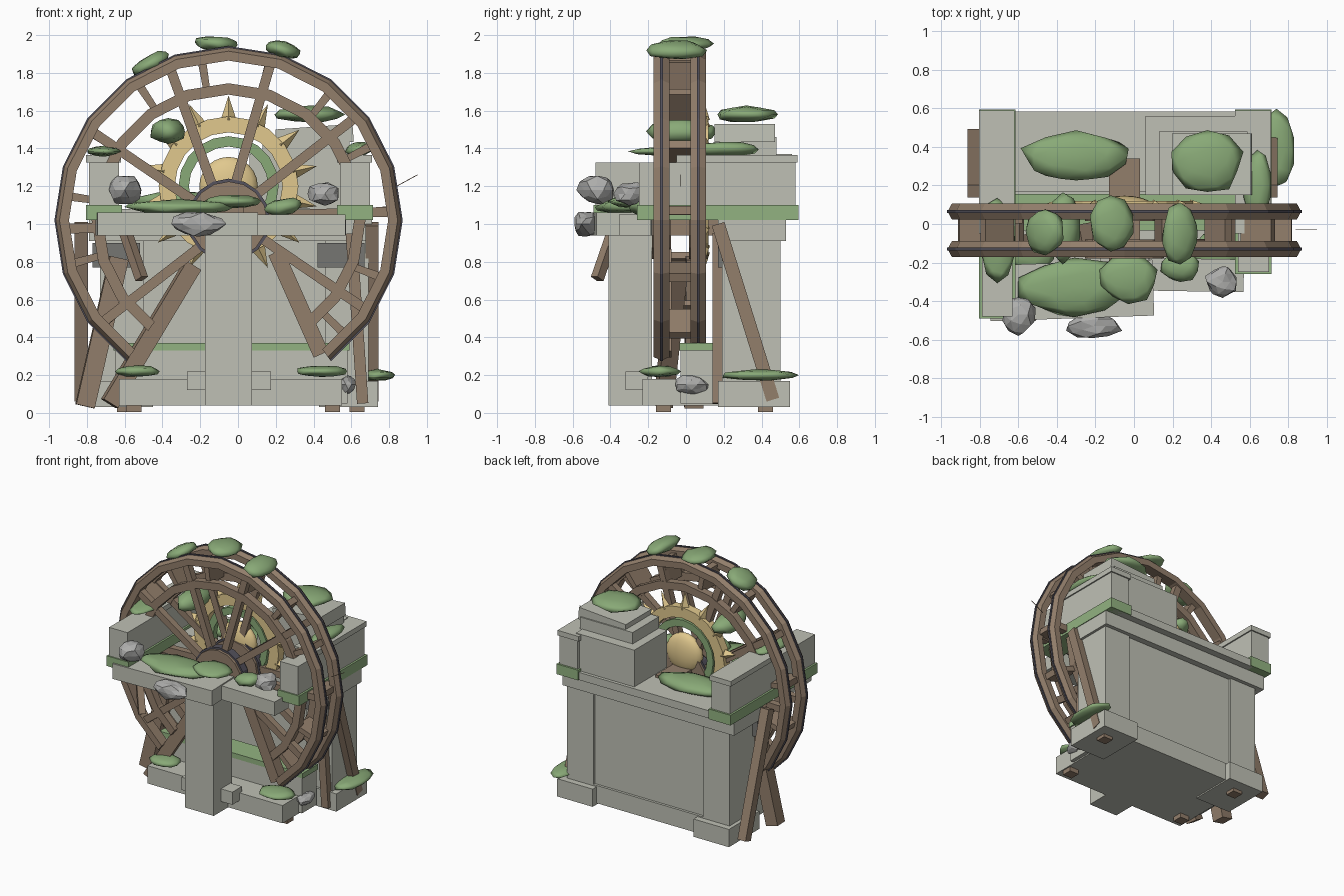
import bpy, bmesh, math, random
from mathutils import Vector, Matrix

random.seed(4)
default = bpy.data.objects.get("Cube")
if default:
    bpy.data.objects.remove(default, do_unlink=True)


def material(name, color):
    mat = bpy.data.materials.new(name)
    mat.use_nodes = True
    mat.diffuse_color = (*color, 1)
    mat.node_tree.nodes["Principled BSDF"].inputs["Base Color"].default_value = (*color, 1)
    return mat


STONE = material("pale stone", (0.52, 0.53, 0.46))
DARK = material("dark stone", (0.18, 0.18, 0.17))
MOSSY = material("mossy stone", (0.29, 0.45, 0.22))
LEAF = material("leaf green", (0.25, 0.4, 0.185))
WOOD = material("weathered wood", (0.29, 0.21, 0.148))
METAL = material("dark rim metal", (0.09, 0.085, 0.11))
GOLD = material("pale gold", (0.75, 0.58, 0.27))
ROCK = material("grey rock", (0.42, 0.42, 0.41))


def finish(name, bm, mat, smooth=False):
    bmesh.ops.recalc_face_normals(bm, faces=bm.faces)
    for face in bm.faces:
        face.smooth = smooth
    mesh = bpy.data.meshes.new(name)
    bm.to_mesh(mesh)
    bm.free()
    mesh.materials.append(mat)
    obj = bpy.data.objects.new(name, mesh)
    bpy.context.collection.objects.link(obj)


def box(name, mat, xs, ys, zs, tilt=0, axis="Z"):
    """Block between pairs of limits, optionally turned about one axis."""
    bm = bmesh.new()
    size = [b - a for a, b in (xs, ys, zs)]
    mid = Vector([(a + b) / 2 for a, b in (xs, ys, zs)])
    turn = Matrix.Rotation(math.radians(tilt), 4, axis)
    bmesh.ops.create_cube(bm, size=1, matrix=Matrix.Translation(mid) @ turn @ Matrix.Diagonal((*size, 1)))
    finish(name, bm, mat)


def beam(name, start, end, width):
    """Square timber running from start to end."""
    a, b = Vector(start), Vector(end)
    bm = bmesh.new()
    turn = (b - a).to_track_quat("Z", "Y").to_matrix().to_4x4()
    scale = Matrix.Diagonal((width, width, (b - a).length, 1))
    bmesh.ops.create_cube(bm, size=1, matrix=Matrix.Translation((a + b) / 2) @ turn @ scale)
    finish(name, bm, WOOD)


def polar(center, radius, degrees, y):
    t = math.radians(degrees)
    return Vector((center[0] + radius * math.cos(t), y, center[1] + radius * math.sin(t)))


def hoop(name, mat, center, profile, y, start, step, count):
    """Sweep a closed (radius, y) profile round an axis along y; a full turn closes itself."""
    bm = bmesh.new()
    closed = abs(step * count) >= 360
    loops = [[bm.verts.new(polar(center, r, start + step * i, y + dy)) for r, dy in profile]
             for i in range(count if closed else count + 1)]
    n = len(profile)
    for i in range(count):
        a, b = loops[i], loops[(i + 1) % len(loops)]
        for j in range(n):
            k = (j + 1) % n
            bm.faces.new((a[j], a[k], b[k], b[j]))
    if not closed:
        bm.faces.new(loops[0])
        bm.faces.new(loops[-1])
    finish(name, bm, mat)


def band(inner, outer, half):
    return [(inner, -half), (outer, -half), (outer, half), (inner, half)]


def blob(name, mat, center, radii, rough, smooth, lean=0):
    """Irregular lump made from a jittered icosphere, leaning to follow a slope along x."""
    bm = bmesh.new()
    bmesh.ops.create_icosphere(bm, subdivisions=2, radius=1)
    turn = Matrix.Rotation(math.radians(-lean), 3, "Y")
    for v in bm.verts:
        v.co *= 1 + random.uniform(-rough, rough)
        v.co = Vector(center) + turn @ Vector([c * r for c, r in zip(v.co, radii)])
    finish(name, bm, mat, smooth)


# Base, back wall and its corner pilasters
box("base", STONE, (-0.63, 0.55), (-0.23, 0.5), (0.04, 0.18))
box("back_wall", STONE, (-0.7, 0.66), (0.2, 0.48), (0.05, 0.95))
for side, x0, x1 in (("right", -0.73, -0.5), ("left", 0.46, 0.69)):
    box(side + "_pilaster", STONE, (x0, x1), (0.19, 0.5), (0.1, 0.95))
    box(side + "_corner_pad", STONE, (x0 - 0.03, x1 + 0.05), (0.17, 0.55), (0.03, 0.17))
    box(side + "_recess", DARK, (x0 - 0.04, x1 - 0.02), (0.17, 0.21), (0.77, 0.9))
box("wall_cornice", STONE, (-0.79, 0.71), (0.17, 0.53), (0.91, 1.02))
box("wall_coping", STONE, (-0.8, 0.71), (0.17, 0.585), (1.02, 1.08))
box("trough_wall", STONE, (-0.65, 0.58), (-0.03, 0.15), (0.05, 0.33))
box("trough_moss", MOSSY, (-0.66, 0.59), (-0.035, 0.155), (0.33, 0.37))

# Upper side walls with their mossy courses
for side, x0, x1, front in (("right", -0.79, -0.63, -0.48), ("left", 0.54, 0.7, -0.25)):
    box(side + "_side_moss", MOSSY, (x0 - 0.015, x1 + 0.015), (front - 0.01, 0.595), (1.02, 1.1))
    box(side + "_side_wall", STONE, (x0, x1), (front, 0.58), (1.1, 1.325))
    box(side + "_side_cap", STONE, (x0 - 0.015, x1 + 0.01), (-0.05, 0.59), (1.325, 1.365))

# Stepped block on the back wall
box("upper_block", STONE, (0.06, 0.57), (0.15, 0.56), (1.08, 1.37))
box("upper_step", STONE, (0.13, 0.59), (0.15, 0.48), (1.36, 1.46))
box("upper_top", STONE, (0.2, 0.61), (0.15, 0.47), (1.42, 1.515), -4, "Y")

# Front column and the beams it carries
box("front_column", STONE, (-0.175, 0.075), (-0.41, -0.18), (0.04, 0.94))
box("column_collar", STONE, (-0.27, 0.175), (-0.32, -0.2), (0.12, 0.22))
box("front_platform", STONE, (-0.75, 0.1), (-0.49, -0.2), (0.94, 1.06), 2)
box("front_lintel", STONE, (0.08, 0.57), (-0.35, -0.18), (0.94, 1.05), -1)

# Water wheel, open at the bottom
HUB = (-0.05, 1.02)
RIM = [(0.845, -0.042), (0.895, -0.042), (0.918, 0), (0.895, 0.042), (0.845, 0.042)]
for side, y in (("front", -0.13), ("back", 0.065)):
    hoop(side + "_wheel_rim", WOOD, HUB, RIM, y, -54, 18, 16)
    hoop(side + "_rim_edge", METAL, HUB, band(0.9, 0.922, 0.007), y, -54, 18, 16)
    hoop(side + "_inner_rim", WOOD, HUB, band(0.665, 0.725, 0.03), y, -54, 18, 16)
    for i in range(8):
        angle = -33 + i * 36
        beam(side + "_spoke", polar(HUB, 0.15, angle + 6, y), polar(HUB, 0.86, angle, y), 0.052)
    hoop(side + "_hub", WOOD, HUB, band(0.06, 0.205, 0.05), y, 0, 22.5, 16)
    hoop(side + "_hub_band", METAL, HUB, band(0.2, 0.22, 0.03), y, 0, 22.5, 16)

# Paddle boards joining the two rims
for i in range(12):
    hoop("paddle", WOOD, HUB, band(0.69, 0.87, 0.1), -0.033, -46 + i * 24, 3, 1)
box("axle", WOOD, (-0.13, 0.03), (-0.2, 0.34), (0.94, 1.1))

# Sun emblem behind the wheel
SUN = (-0.05, 1.2)
SUN_Y = 0.085
hoop("sun_ring", GOLD, SUN, band(0.285, 0.37, 0.035), SUN_Y, 0, 18, 20)
hoop("sun_green_ring", LEAF, SUN, band(0.21, 0.265, 0.025), SUN_Y, 0, 18, 20)
bm = bmesh.new()
bmesh.ops.create_uvsphere(bm, u_segments=20, v_segments=12, radius=0.155,
                          matrix=Matrix.Translation((SUN[0], SUN_Y, SUN[1])) @ Matrix.Diagonal((1, 0.4, 1, 1)))
finish("sun_orb", bm, GOLD, True)
for i in range(14):
    angle = 90 + i * 360 / 14
    bm = bmesh.new()
    root, tip = polar(SUN, 0.35, angle, SUN_Y), polar(SUN, 0.48, angle, SUN_Y)
    turn = (tip - root).to_track_quat("Z", "Y").to_matrix().to_4x4()
    bmesh.ops.create_cone(bm, cap_ends=True, segments=4, radius1=0.042, radius2=0, depth=0.13,
                          matrix=Matrix.Translation((root + tip) / 2) @ turn)
    finish("sun_ray", bm, GOLD)

# Leaning timbers
for x in (-0.83, 0.71):
    beam("side_brace", (x, 0.46, 0.07), (x, 0.17, 1.0), 0.07)
beam("right_prop", (-0.81, 0.04, 0.035), (-0.63, 0.05, 0.82), 0.1)
beam("right_inner_prop", (-0.68, -0.12, 0.05), (-0.24, -0.04, 0.78), 0.09)
beam("left_prop", (0.66, 0.17, 0.05), (0.6, 0.17, 0.95), 0.06)
beam("left_inner_prop", (0.44, -0.12, 0.31), (0.2, -0.12, 0.85), 0.085)
beam("platform_strut", (-0.51, -0.47, 0.71), (-0.6, -0.38, 0.97), 0.05)
for x, y in ((-0.55, -0.12), (0.5, -0.12), (0.63, 0.42), (-0.6, 0.42)):
    beam("post_foot", (x, y, 0.005), (x, y, 0.06), 0.08)
beam("twig", (0.84, -0.03, 1.2), (0.95, -0.03, 1.26), 0.004)

# Loose rocks
for center, radii in (((-0.6, -0.47, 1.18), (0.085, 0.1, 0.08)), ((-0.21, -0.53, 1), (0.14, 0.07, 0.065)),
                      ((0.46, -0.3, 1.16), (0.085, 0.08, 0.065)), ((0.57, 0.03, 0.15), (0.05, 0.09, 0.05))):
    blob("rock", ROCK, center, radii, 0.14, False)

# Bushes on the wheel, then on the walls, then round the foot
wheel_bushes = (((-0.12, 0.0, 1.955), (0.115, 0.145, 0.04), -4), ((0.24, -0.05, 1.92), (0.1, 0.16, 0.045), -14),
                ((-0.46, -0.04, 1.85), (0.11, 0.12, 0.045), 28), ((-0.37, -0.02, 1.49), (0.095, 0.18, 0.065), 0))
wall_bushes = (((0.38, 0.32, 1.58), (0.18, 0.16, 0.045), 0), ((-0.71, -0.08, 1.385), (0.09, 0.21, 0.027), 0),
               ((0.64, 0.2, 1.395), (0.07, 0.18, 0.04), 10), ((-0.3, 0.35, 1.12), (0.28, 0.13, 0.05), 0),
               ((-0.31, -0.33, 1.09), (0.28, 0.15, 0.04), 0), ((-0.03, -0.28, 1.12), (0.15, 0.13, 0.035), 0),
               ((0.24, -0.22, 1.09), (0.1, 0.08, 0.045), 8))
foot_bushes = (((0.74, 0.38, 0.2), (0.09, 0.2, 0.03), 0), ((-0.53, -0.15, 0.22), (0.12, 0.1, 0.03), 0),
               ((0.44, -0.14, 0.22), (0.14, 0.11, 0.03), 0))
for center, radii, lean in wheel_bushes + wall_bushes + foot_bushes:
    blob("bush", LEAF, center, radii, 0.1, True, lean)
